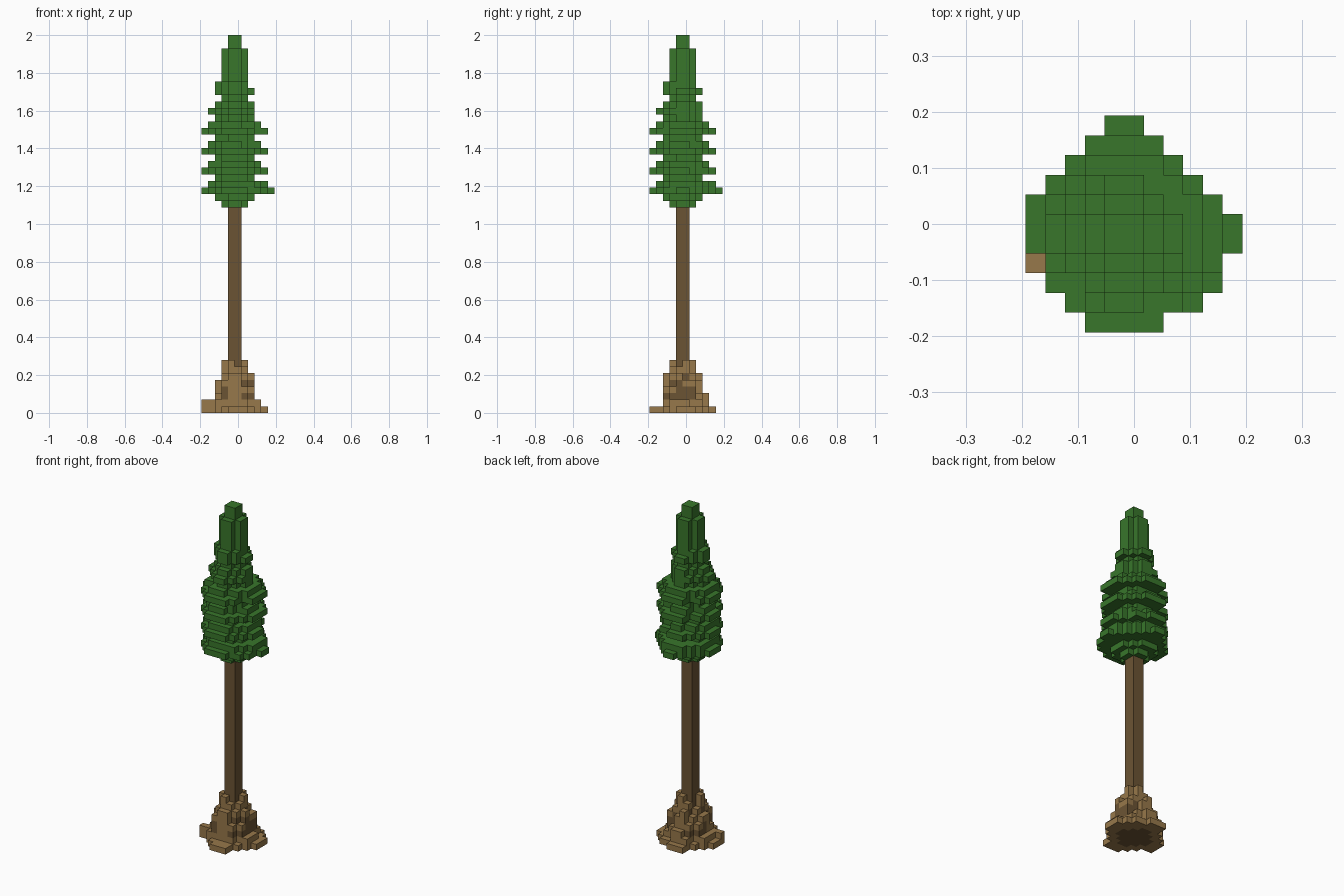
import bpy
import bmesh
import random
from mathutils import Vector

random.seed(7)
if "Cube" in bpy.data.objects:
    bpy.data.objects.remove(bpy.data.objects["Cube"], do_unlink=True)

UNIT = 2 / 57            # edge of one block
AXIS = -UNIT / 2         # the trunk axis sits half a block off centre
SIDES = [Vector(v) for v in
         ((1, 0, 0), (-1, 0, 0), (0, 1, 0), (0, -1, 0), (0, 0, 1), (0, 0, -1))]


def material(name, colour):
    mat = bpy.data.materials.new(name)
    mat.use_nodes = True
    mat.diffuse_color = (*colour, 1)
    mat.node_tree.nodes["Principled BSDF"].inputs["Base Color"].default_value = (*colour, 1)
    return mat


GREEN = material("needle green", (0.04, 0.182, 0.024))
BARK = material("dark bark", (0.148, 0.088, 0.034))
ROOT = material("light root wood", (0.31, 0.188, 0.069))


def block_object(name, cells, mats):
    """Skin a {(x, y, z): material index} set of blocks with its outer faces."""
    bm = bmesh.new()
    for cell, index in cells.items():
        centre = Vector(cell) + Vector((0.5, 0.5, 0.5))
        for n in SIDES:
            if tuple(int(c + d) for c, d in zip(cell, n)) in cells:
                continue
            u = Vector((n.y, n.z, n.x)) / 2
            v = n.cross(u)
            mid = centre + n / 2
            corners = (mid - u - v, mid + u - v, mid + u + v, mid - u + v)
            face = bm.faces.new([bm.verts.new(c * UNIT) for c in corners])
            face.material_index = index
    bmesh.ops.remove_doubles(bm, verts=bm.verts, dist=UNIT / 100)
    mesh = bpy.data.meshes.new(name)
    bm.to_mesh(mesh)
    bm.free()
    for mat in mats:
        mesh.materials.append(mat)
    obj = bpy.data.objects.new(name, mesh)
    obj.location = (AXIS, AXIS, 0)
    bpy.context.collection.objects.link(obj)
    return obj


def columns(reach):
    """Yield each column with its steps from the axis along x and y."""
    for x in range(-reach, reach):
        for y in range(-reach, reach):
            a = x + 1 if x >= 0 else -x
            b = y + 1 if y >= 0 else -y
            yield x, y, a, b


# Trunk
bpy.ops.mesh.primitive_cube_add(size=1, location=(AXIS, AXIS, 0.6))
trunk = bpy.context.object
trunk.name = "trunk"
trunk.scale = (2 * UNIT, 2 * UNIT, 1.19)
trunk.data.materials.append(BARK)

# Root flare: columns that get lower and more ragged outwards
roots = {}
ROOT_HEIGHT = {2: (6, 6), 3: (6, 8), 4: (5, 6), 5: (2, 5), 6: (1, 2), 7: (0, 1)}
for x, y, a, b in columns(5):
    d = a + b
    if d not in ROOT_HEIGHT:
        continue
    height = random.randint(*ROOT_HEIGHT[d])
    if (x, y) in ((-2, -1), (1, 0), (0, 1), (-1, -2)):
        height = 8                       # one tall buttress on each side
    elif max(a, b) == 5:
        height = 1 if min(a, b) == 1 else min(height, 1)
    elif b == 4 and y >= 0 and a == 1:
        height = 3
    elif max(a, b) == 4:
        height = min(height, 1 if y == -4 else 2)
    if y == -2 and x in (-4, -5):
        height = 2                       # the root that reaches furthest out
    light_column = random.random() < 0.35
    for z in range(height):
        core = d <= 4 and z == 0
        bark = d <= 5 and 1 < z < min(height - 1, 6) and not light_column
        roots[x, y, z] = 0 if core or bark else 1
block_object("root_flare", roots, [BARK, ROOT])

# Foliage: stacked drooping whorls, half-widths in blocks from the bottom up
WHORLS = [2, 3, 5, 4] + [3, 5, 4] * 3 + [3, 4, 3, 2, 3, 3] + [2] * 5 + [1, 1]
WIDER = {33: 6, 34: 5, 45: 3, 49: 2}     # levels that differ on the +x and +y sides
foliage = {}
for level, low in enumerate(WHORLS, start=31):
    high = WIDER.get(level, low)
    for x, y, a, b in columns(6):
        half_x = high if x >= 0 else low
        half_y = high if y >= 0 else low
        if a > half_x or b > half_y or (x, y) == (-5, -2):
            continue
        half = max(half_x, half_y)
        limit = min(half + 1, 7)
        if level in (33, 34):
            limit = min(half + 2, 7)
        elif 2 < half and level < 44 and random.random() < 0.7:
            limit += 1                   # ragged branch tips
        if level == 33 and x >= 0 > y and a <= 5 and b <= 4:
            limit = 8
        if a + b <= limit:
            foliage[x, y, level] = 0
block_object("foliage", foliage, [GREEN])
